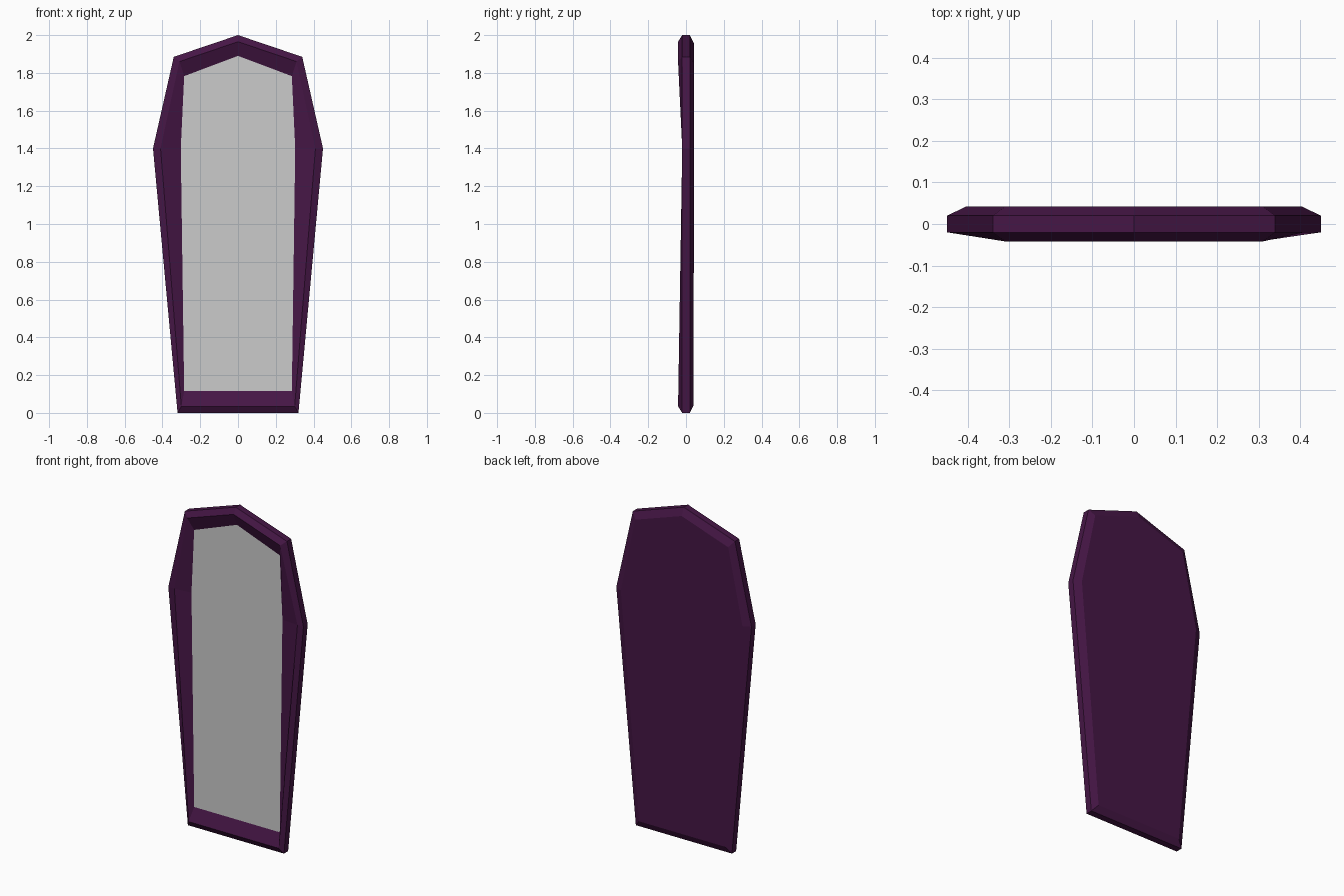
import bpy, bmesh

if "Cube" in bpy.data.objects:
    bpy.data.objects.remove(bpy.data.objects["Cube"])

# Coffin outlines: half profile as (x, z, y) from the top point down to the foot
def rim(half):
    right = half
    left = [(-x, z, y) for x, z, y in reversed(half) if x > 0]
    return [(x, y, z) for x, z, y in right + left]

back = rim([(0, 1.955, 0.042), (0.31, 1.85, 0.042), (0.405, 1.4, 0.042), (0.285, 0.04, 0.04)])
edge_back = rim([(0, 2, 0.02), (0.34, 1.885, 0.02), (0.45, 1.4, 0.02), (0.32, 0, 0.02)])
edge_front = rim([(0, 2, -0.02), (0.34, 1.885, -0.02), (0.45, 1.4, -0.02), (0.32, 0, -0.02)])
ridge = rim([(0, 1.965, -0.042), (0.31, 1.86, -0.042), (0.41, 1.4, -0.02), (0.30, 0.035, -0.042)])
glass = rim([(0, 1.89, -0.01), (0.285, 1.783, -0.01), (0.303, 1.4, -0.01), (0.285, 0.115, -0.01)])


def loft(name, loops, cap_first, mat=None):
    bm = bmesh.new()
    rings = [[bm.verts.new(p) for p in loop] for loop in loops]
    for a, b in zip(rings, rings[1:]):
        for i in range(len(a)):
            j = (i + 1) % len(a)
            bm.faces.new((a[i], a[j], b[j], b[i]))
    if cap_first:
        bm.faces.new(rings[0])
    bmesh.ops.recalc_face_normals(bm, faces=bm.faces)
    mesh = bpy.data.meshes.new(name)
    bm.to_mesh(mesh)
    bm.free()
    obj = bpy.data.objects.new(name, mesh)
    bpy.context.collection.objects.link(obj)
    if mat:
        mesh.materials.append(mat)
    return obj


purple = bpy.data.materials.new("dark_purple")
purple.diffuse_color = (0.06, 0.008, 0.06, 1)
purple.use_nodes = True
purple.node_tree.nodes["Principled BSDF"].inputs["Base Color"].default_value = purple.diffuse_color

# Frame: back panel, bevelled outer edge and sloped front border
loft("coffin_frame", [back, edge_back, edge_front, ridge, glass], True, purple)

# Mirror glass set in the frame, facing the front
pane = loft("mirror_glass", [glass], True)
if pane.data.polygons[0].normal.y > 0:
    pane.data.flip_normals()
